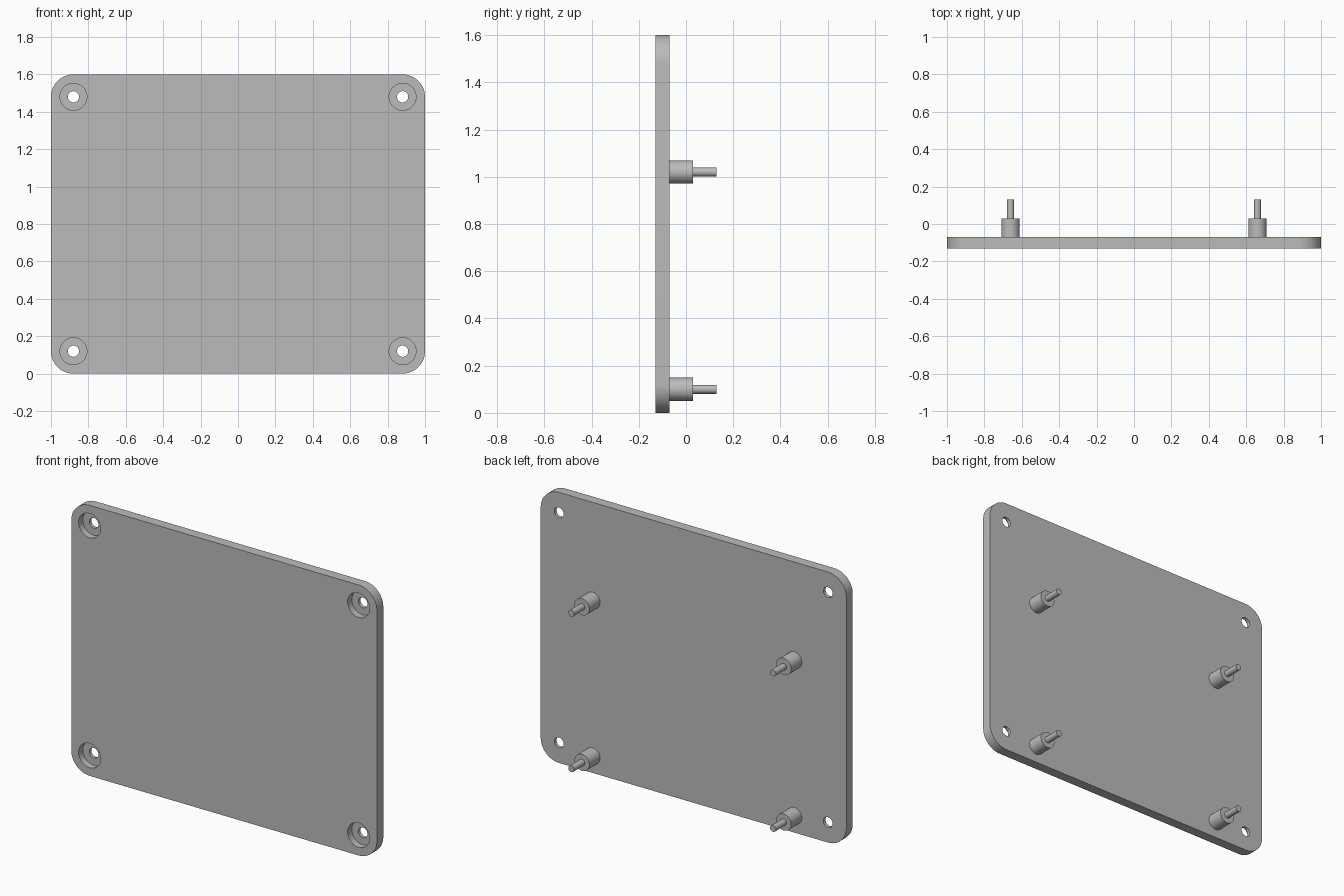
import bpy, bmesh, math

cube = bpy.data.objects.get("Cube")
if cube:
    bpy.data.objects.remove(cube, do_unlink=True)

GREY = (0.5, 0.5, 0.5, 1)
grey = bpy.data.materials.new("plain_grey")
grey.use_nodes = True
grey.diffuse_color = GREY
grey.node_tree.nodes["Principled BSDF"].inputs["Base Color"].default_value = GREY

FRONT, BACK = -0.13, -0.07


def make_object(name, bm):
    bmesh.ops.recalc_face_normals(bm, faces=bm.faces[:])
    mesh = bpy.data.meshes.new(name)
    bm.to_mesh(mesh)
    bm.free()
    mesh.materials.append(grey)
    obj = bpy.data.objects.new(name, mesh)
    bpy.context.collection.objects.link(obj)
    return obj


def add_turned(bm, x, z, profile, sides=48):
    """Closed solid turned about the y direction from (radius, y) pairs."""
    rings = []
    for radius, y in profile:
        angles = [math.tau * i / sides for i in range(sides)]
        rings.append([bm.verts.new((x + radius * math.cos(a), y, z + radius * math.sin(a)))
                      for a in angles])
    for low, high in zip(rings, rings[1:]):
        for i in range(sides):
            j = (i + 1) % sides
            bm.faces.new((low[i], low[j], high[j], high[i]))
    bm.faces.new(rings[0])
    bm.faces.new(rings[-1])


def shade(obj):
    bpy.ops.object.select_all(action="DESELECT")
    obj.select_set(True)
    bpy.context.view_layer.objects.active = obj
    bpy.ops.object.shade_smooth_by_angle(angle=math.radians(30))


# Plate with rounded corners
HOLE_X, HOLE_LOW, HOLE_HIGH, CORNER = 0.88, 0.12, 1.48, 0.12
bm = bmesh.new()
outline = []
centres = [(HOLE_X, HOLE_HIGH), (-HOLE_X, HOLE_HIGH), (-HOLE_X, HOLE_LOW), (HOLE_X, HOLE_LOW)]
for quarter, (cx, cz) in enumerate(centres):
    for step in range(13):
        a = math.pi / 2 * (quarter + step / 12)
        outline.append(bm.verts.new((cx + CORNER * math.cos(a), FRONT, cz + CORNER * math.sin(a))))
face = bm.faces.new(outline)
back = bmesh.ops.extrude_face_region(bm, geom=[face])["geom"]
bmesh.ops.translate(bm, vec=(0, BACK - FRONT, 0),
                    verts=[v for v in back if isinstance(v, bmesh.types.BMVert)])
plate = make_object("plate", bm)

# Counterbored screw holes
bm = bmesh.new()
for x, z in centres:
    add_turned(bm, x, z, [(0.072, FRONT - 0.05), (0.072, FRONT + 0.04),
                          (0.03, FRONT + 0.04), (0.03, BACK + 0.05)])
cutter = make_object("hole_cutter", bm)
cutter.hide_render = True
cut = plate.modifiers.new("screw_holes", "BOOLEAN")
cut.operation = "DIFFERENCE"
cut.solver = "EXACT"
cut.object = cutter
bpy.context.view_layer.objects.active = plate
bpy.ops.object.modifier_apply(modifier=cut.name)
bpy.data.objects.remove(cutter, do_unlink=True)
shade(plate)

# Standoff posts with thin pins on the back
for level, z in (("lower", 0.1), ("upper", 1.02)):
    for side, x in (("left", 0.66), ("right", -0.66)):
        bm = bmesh.new()
        add_turned(bm, x, z, [(0.049, BACK - 0.005), (0.049, 0.03), (0.019, 0.03), (0.019, 0.13)])
        shade(make_object(f"{level}_{side}_standoff", bm))
